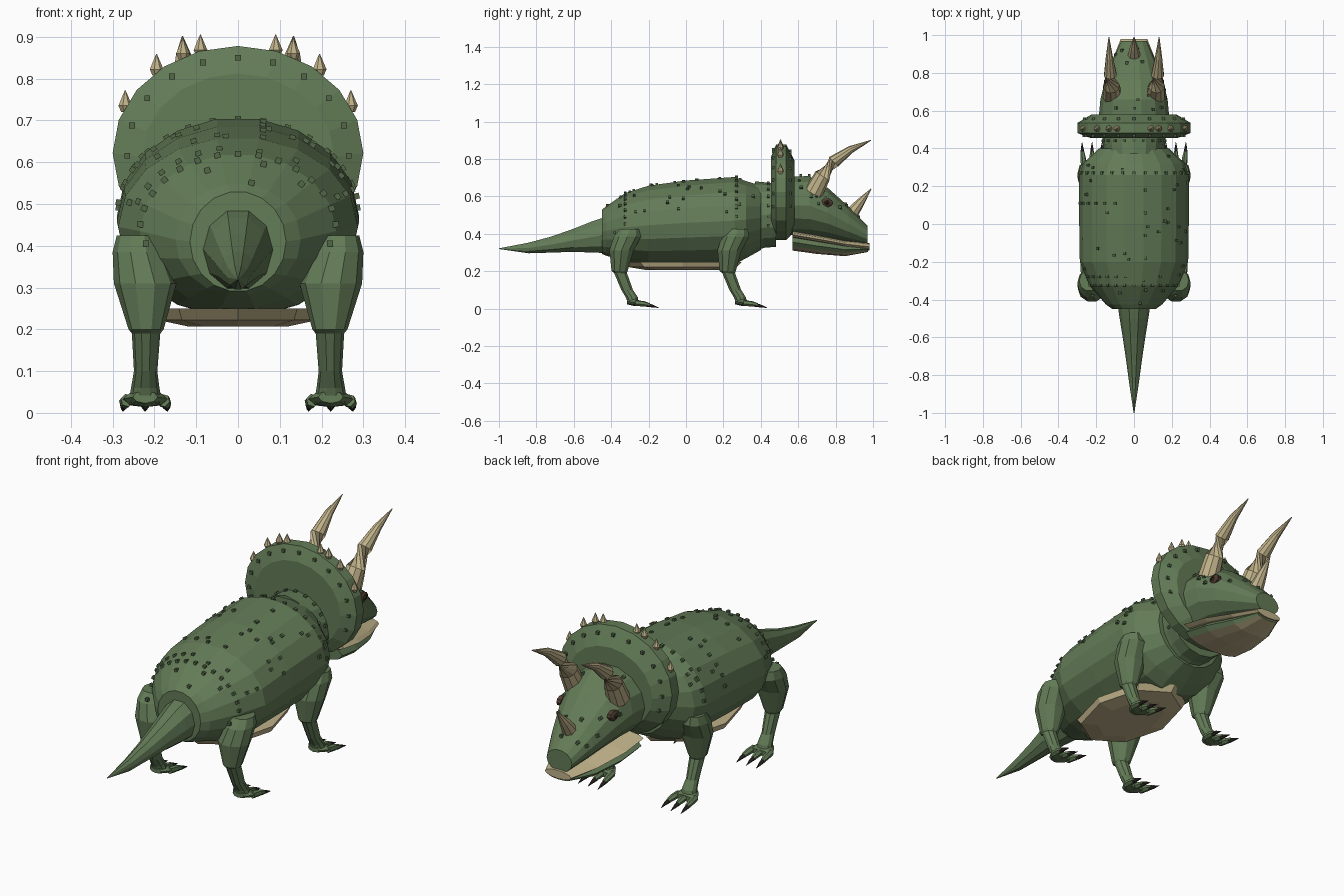
import bpy, bmesh, math, random
from mathutils import Vector, Matrix

if "Cube" in bpy.data.objects:
    bpy.data.objects.remove(bpy.data.objects["Cube"])

random.seed(4)


def material(name, rgb):
    m = bpy.data.materials.new(name)
    m.diffuse_color = (*rgb, 1)
    m.use_nodes = True
    m.node_tree.nodes["Principled BSDF"].inputs["Base Color"].default_value = m.diffuse_color
    return m


GREEN = material("skin green", (0.125, 0.2, 0.095))
SCALE = material("scale green", (0.085, 0.135, 0.065))
TAN = material("horn tan", (0.52, 0.44, 0.25))
DARK = material("claw black", (0.03, 0.025, 0.02))
BROWN = material("eye brown", (0.08, 0.045, 0.03))


def finish(name, bm, *mats):
    bmesh.ops.recalc_face_normals(bm, faces=bm.faces)
    me = bpy.data.meshes.new(name)
    bm.to_mesh(me)
    bm.free()
    for m in mats:
        me.materials.append(m)
    ob = bpy.data.objects.new(name, me)
    bpy.context.collection.objects.link(ob)
    return ob


def loft(name, rings, n, mat, bm=None):
    """Skin rings given as (centre, first half-axis, second half-axis)."""
    own = bm is None
    bm = bm or bmesh.new()
    loops = []
    for c, u, v in rings:
        loops.append([bm.verts.new(Vector(c) + Vector(u) * math.cos(2 * math.pi * i / n)
                                   + Vector(v) * math.sin(2 * math.pi * i / n)) for i in range(n)])
    for a, b in zip(loops, loops[1:]):
        for i in range(n):
            j = (i + 1) % n
            bm.faces.new((a[i], a[j], b[j], b[i]))
    bm.faces.new(loops[0])
    bm.faces.new(loops[-1])
    return finish(name, bm, mat) if own else None


def along_y(name, rows, n, mat):
    """Rows of y, centre z, half width, half height."""
    return loft(name, [((0, y, z), (rx, 0, 0), (0, 0, rz)) for y, z, rx, rz in rows], n, mat)


def tube(name, path, n, mat, bm=None):
    """Round tapering tube; path rows are x, y, z, radius."""
    pts = [Vector(p[:3]) for p in path]
    rings = []
    for i, p in enumerate(path):
        d = (pts[min(i + 1, len(pts) - 1)] - pts[max(i - 1, 0)]).normalized()
        u = d.orthogonal().normalized()
        rings.append((pts[i], u * p[3], d.cross(u) * p[3]))
    return loft(name, rings, n, mat, bm)


# Torso, neck and tail
BODY = [(-.45, .41, .115, .12), (-.425, .415, .15, .135), (-.325, .435, .235, .185),
        (-.2, .445, .287, .215), (0, .458, .29, .23), (.26, .47, .29, .237),
        (.32, .475, .27, .21), (.4, .485, .185, .175)]
along_y("torso", BODY, 18, GREEN)
along_y("neck", [(.37, .495, .16, .185), (.42, .5, .165, .175), (.48, .5, .17, .17)], 16, GREEN)
along_y("tail", [(-.42, .395, .088, .103), (-.5, .383, .076, .088), (-.6, .365, .06, .065),
                 (-.72, .342, .042, .045), (-.84, .324, .026, .03), (-1, .32, .002, .002)], 10, GREEN)

# Belly plate
loft("belly_plate", [((0, -.02, z), (rx, 0, 0), (0, ry, 0))
                     for z, rx, ry in ((.25, .2, .32), (.222, .19, .29), (.207, .12, .2))], 8, TAN)

# Frill and head
FRILL_Z = .622
along_y("frill", [(.455, FRILL_Z - .01, .23, .2), (.482, FRILL_Z, .3, .256),
                  (.535, FRILL_Z, .3, .256), (.58, FRILL_Z - .02, .225, .19)], 20, GREEN)
HEAD = [(.56, .55, .187, .16), (.66, .55, .178, .162), (.76, .512, .152, .135),
        (.87, .452, .112, .095), (.97, .393, .068, .052)]
along_y("head", HEAD, 14, GREEN)

# Jaw: green sides, pale underside, pale lip above
jaw = along_y("lower_jaw", [(.57, .355, .16, .045), (.7, .335, .152, .043),
                            (.85, .315, .112, .035), (.972, .318, .062, .016)], 12, GREEN)
jaw.data.materials.append(TAN)
for f in jaw.data.polygons:
    if f.normal.z < -.85:
        f.material_index = 1
along_y("lip", [(.57, .394, .172, .022), (.7, .372, .164, .022),
                (.85, .345, .122, .019), (.98, .33, .07, .02)], 12, TAN)

# Horns
tube("nose_horn", [(0, .885, .505, .036), (0, .93, .565, .024), (0, .99, .64, .002)], 8, TAN)
for s, side in ((-1, "left"), (1, "right")):
    tube(side + "_brow_horn", [(s * .115, .68, .615, .052), (s * .12, .73, .71, .044),
                               (s * .125, .79, .785, .035), (s * .13, .88, .85, .02),
                               (s * .133, .99, .9, .002)], 10, TAN)
    # Eye with a dark pupil
    for nm, mat, x, r in (("eye", BROWN, .145, .034), ("pupil", DARK, .152, .014)):
        loft(f"{side}_{nm}", [((s * (x - .02), .75, .565), (0, r, 0), (0, 0, r * .7)),
                              ((s * x, .752, .566), (0, r, 0), (0, 0, r * .7)),
                              ((s * (x + .008), .754, .567), (0, r * .5, 0), (0, 0, r * .35))], 10, mat)

# Legs: x, y, z, half width, half depth; front pair repeats the rear pair
LEG = [(.24, -.3, .425, .05, .055), (.238, -.313, .385, .062, .077), (.222, -.345, .31, .075, .068),
       (.22, -.355, .2, .042, .045), (.22, -.35, .19, .034, .036), (.221, -.315, .1, .028, .033),
       (.222, -.29, .06, .034, .034), (.222, -.28, .025, .04, .03)]
for dy, pair in ((0, "rear"), (.578, "front")):
    for s, side in ((-1, "left"), (1, "right")):
        tag = f"{pair}_{side}_"
        loft(tag + "leg", [((s * x, y + dy, z), (rx, 0, 0), (0, ry, 0))
                           for x, y, z, rx, ry in LEG], 10, GREEN)
        loft(tag + "foot", [((s * .222, y + dy, z), (rx, 0, 0), (0, 0, rz)) for y, z, rx, rz in
                            ((-.315, .038, .03, .015), (-.28, .034, .052, .02), (-.245, .028, .056, .014))],
             8, GREEN)
        toes, claws = bmesh.new(), bmesh.new()
        for k in (-1, 0, 1):
            x = s * .222 + k * .043
            tube("", [(x, -.27 + dy, .03, .016), (x + k * .005, -.225 + dy, .025, .015),
                      (x + k * .008, -.195 + dy, .019, .01)], 6, GREEN, toes)
            tube("", [(x + k * .007, -.21 + dy, .019, .011), (x + k * .009, -.18 + dy, .014, .008),
                      (x + k * .01, -.145 + dy, .004, .001)], 6, DARK, claws)
        finish(tag + "toes", toes, GREEN)
        finish(tag + "claws", claws, DARK)

# Small upright spikes on the frill rim
spikes = bmesh.new()
for x, z in ((.27, .735), (.195, .822), (.132, .86), (.09, .868)):
    for s in (-1, 1):
        tube("", [(s * x, .505, z - .015, .01), (s * x, .505, z, .017), (s * x, .505, z + .037, .001)],
             7, TAN, spikes)
finish("frill_spikes", spikes, TAN)

# Raised square scales
scales = bmesh.new()


def add_scale(p, normal, size=.014):
    rot = Vector(normal).to_track_quat('Z', 'Y').to_matrix().to_4x4()
    bmesh.ops.create_cube(scales, size=size, matrix=Matrix.Translation(p) @ rot)


def on_rows(rows, y, a):
    """Place a scale on a lofted part at y and angle a from the +x side."""
    for p, q in zip(rows, rows[1:]):
        if p[0] <= y <= q[0]:
            t = (y - p[0]) / (q[0] - p[0])
            z, rx, rz = (p[i] + (q[i] - p[i]) * t for i in (1, 2, 3))
            c, s = math.cos(a), math.sin(a)
            add_scale((rx * c, y, z + rz * s), (c / rx, 0, s / rz))


for y in (-.325, .27):
    for i in range(15):
        on_rows(BODY, y, math.radians(5 + i * 170 / 14))
for i in range(6):
    on_rows(BODY, .11, math.radians(110 + i * 12))
    on_rows(BODY, -.28, math.radians(100 + i * 12))
    on_rows(BODY, -.42 + i * .12, math.radians(78))
for i in range(34):
    on_rows(BODY, random.uniform(-.4, .36), math.radians(random.uniform(5, 175)))
for i in range(22):
    on_rows(HEAD, random.uniform(.6, .93), math.radians(random.uniform(10, 170)))
for i in range(13):
    a = math.radians(-20 + i * 220 / 12)
    c, s = math.cos(a), math.sin(a)
    add_scale((.265 * c, .468, FRILL_Z + .228 * s), (0, -1, 0))
    add_scale((.262 * c, .558, FRILL_Z + .222 * s), (0, 1, 0))
    add_scale((.166 * c, .44, .5 + .172 * s), (c, 0, s))
for s in (-1, 1):
    for y in (-.35, .228):
        add_scale((s * .22, y - .03, .405), (0, -1, 0))
finish("skin_scales", scales, SCALE)
